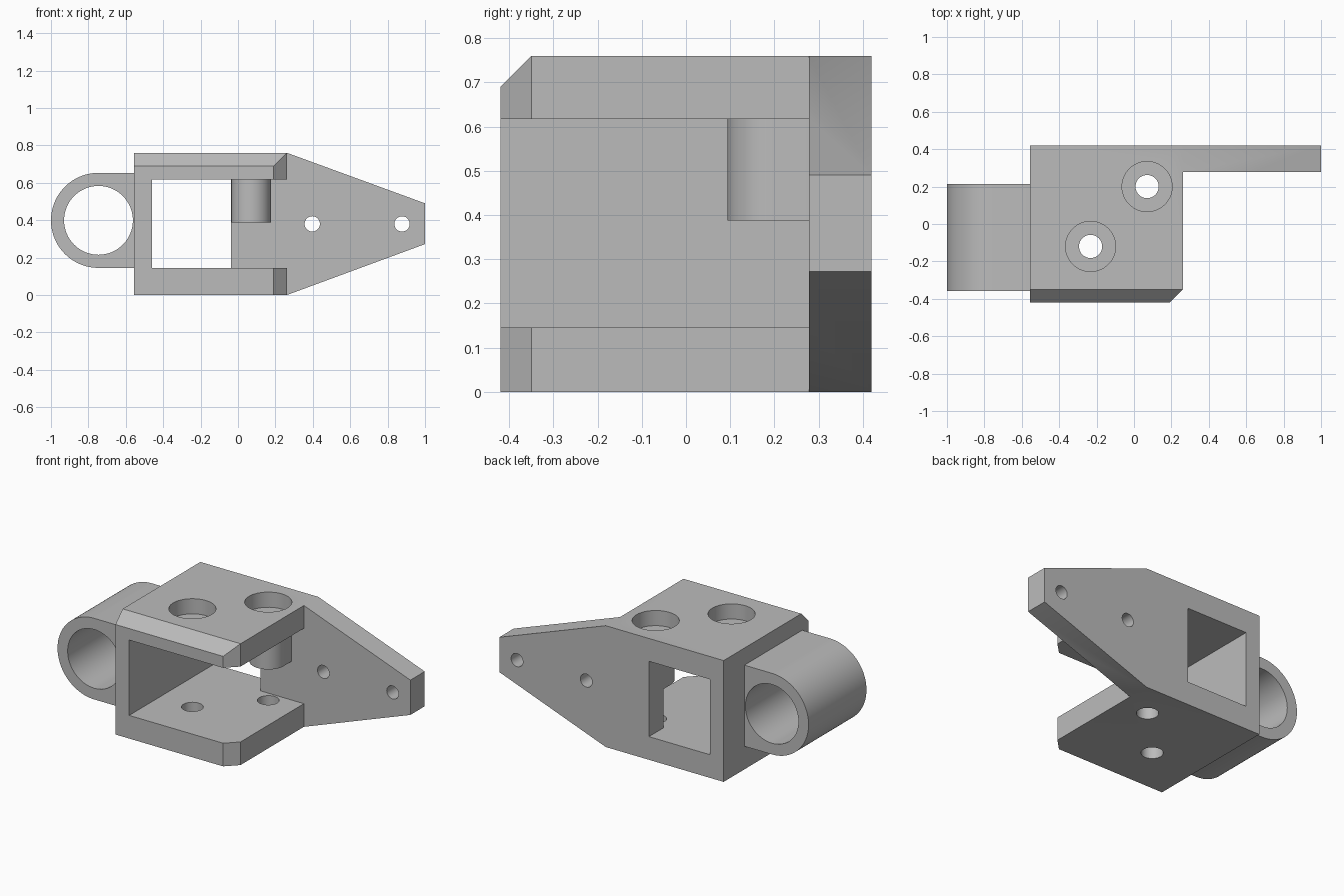
import bpy, bmesh
from math import pi, cos, sin, radians
from mathutils import Vector

if "Cube" in bpy.data.objects:
    bpy.data.objects.remove(bpy.data.objects["Cube"])

grey = bpy.data.materials.new("plain grey")
grey.use_nodes = True
grey.diffuse_color = (0.5, 0.5, 0.5, 1)
grey.node_tree.nodes["Principled BSDF"].inputs["Base Color"].default_value = grey.diffuse_color


def prism(name, outline, axis, lo, hi):
    """Extrude a 2D outline along an axis: y takes (x, z), z takes (x, y), x takes (y, z)."""
    place = {"x": lambda a, b, t: (t, a, b),
             "y": lambda a, b, t: (a, t, b),
             "z": lambda a, b, t: (a, b, t)}[axis]
    bm = bmesh.new()
    face = bm.faces.new([bm.verts.new(place(a, b, lo)) for a, b in outline])
    grown = bmesh.ops.extrude_face_region(bm, geom=[face])["geom"]
    bmesh.ops.translate(bm, vec=Vector(place(0, 0, hi - lo)),
                        verts=[g for g in grown if isinstance(g, bmesh.types.BMVert)])
    bmesh.ops.recalc_face_normals(bm, faces=bm.faces[:])
    mesh = bpy.data.meshes.new(name)
    bm.to_mesh(mesh)
    bm.free()
    mesh.materials.append(grey)
    obj = bpy.data.objects.new(name, mesh)
    bpy.context.collection.objects.link(obj)
    return obj


def rect(x0, x1, y0, y1):
    return [(x0, y0), (x1, y0), (x1, y1), (x0, y1)]


def arc(cx, cy, r, start=0.0, sweep=2 * pi, n=64):
    count = n if sweep >= 2 * pi else n + 1
    return [(cx + r * cos(start + sweep * i / n), cy + r * sin(start + sweep * i / n))
            for i in range(count)]


def combine(target, tool, operation):
    mod = target.modifiers.new(operation.lower(), "BOOLEAN")
    mod.operation, mod.solver, mod.object = operation, "EXACT", tool
    bpy.context.view_layer.objects.active = target
    bpy.ops.object.modifier_apply(modifier=mod.name)
    bpy.data.objects.remove(tool)


def cut(outline, axis, lo, hi):
    combine(bracket, prism("cutter", outline, axis, lo, hi), "DIFFERENCE")


# Main dimensions
left, right = -0.555, 0.262
front, back, wall = -0.42, 0.42, 0.278
height, floor, ceiling = 0.76, 0.145, 0.617
window_edge = -0.037
chamfer = 0.071

# Block with the tapering ear in one side profile
profile = [(left, 0), (right, 0), (1, 0.272), (1, 0.49), (right, height), (left, height)]
bracket = prism("bracket", profile, "y", front, back)

# Leave the ear only at the back, hollow the block, open the rear window
cut(rect(right, 1.2, -1, wall), "z", -0.2, 1)
cut(rect(-0.46, 1.2, floor, ceiling), "y", -1, wall)
cut(rect(-0.46, window_edge, floor, ceiling), "y", 0, 1)

# Chamfers: top front edge, then the free front corner of both plates
cut([(front - 0.1, height - chamfer - 0.1), (front + chamfer + 0.1, height + 0.1),
     (front - 0.1, height + 0.1)], "x", -0.8, 0.6)
cut([(right - chamfer - 0.1, front - 0.1), (right + 0.1, front - 0.1),
     (right + 0.1, front + chamfer + 0.1)], "z", -0.2, 1)

# Round boss hanging under the top plate, merged into the back wall
bx, by, br = 0.07, 0.2, 0.106
boss = prism("boss", arc(bx, by, br, pi, pi, 32) + [(bx + br, 0.34), (bx - br, 0.34)],
             "z", 0.387, 0.64)
combine(bracket, boss, "UNION")

# Pivot lug on the side wall
lx, lz, lr = -0.746, 0.399, 0.254
lug = prism("lug", arc(lx, lz, lr, pi / 2, pi, 48) + [(-0.5, lz - lr), (-0.5, lz + lr)],
            "y", -0.358, 0.215)
combine(bracket, lug, "UNION")
cut(arc(lx, lz, 0.184), "y", -1, 1)

# Counterbored bolt holes through both plates
for x, y in ((bx, by), (-0.232, -0.12)):
    cut(arc(x, y, 0.062, n=40), "z", -0.2, 1)
    cut(arc(x, y, 0.134, n=56), "z", height - 0.095, 1)

# Small holes through the ear
for x in (0.397, 0.877):
    cut(arc(x, 0.38, 0.041, n=32), "y", 0, 1)

bpy.ops.object.select_all(action="DESELECT")
bracket.select_set(True)
bpy.context.view_layer.objects.active = bracket
bpy.ops.object.shade_smooth_by_angle(angle=radians(30))
